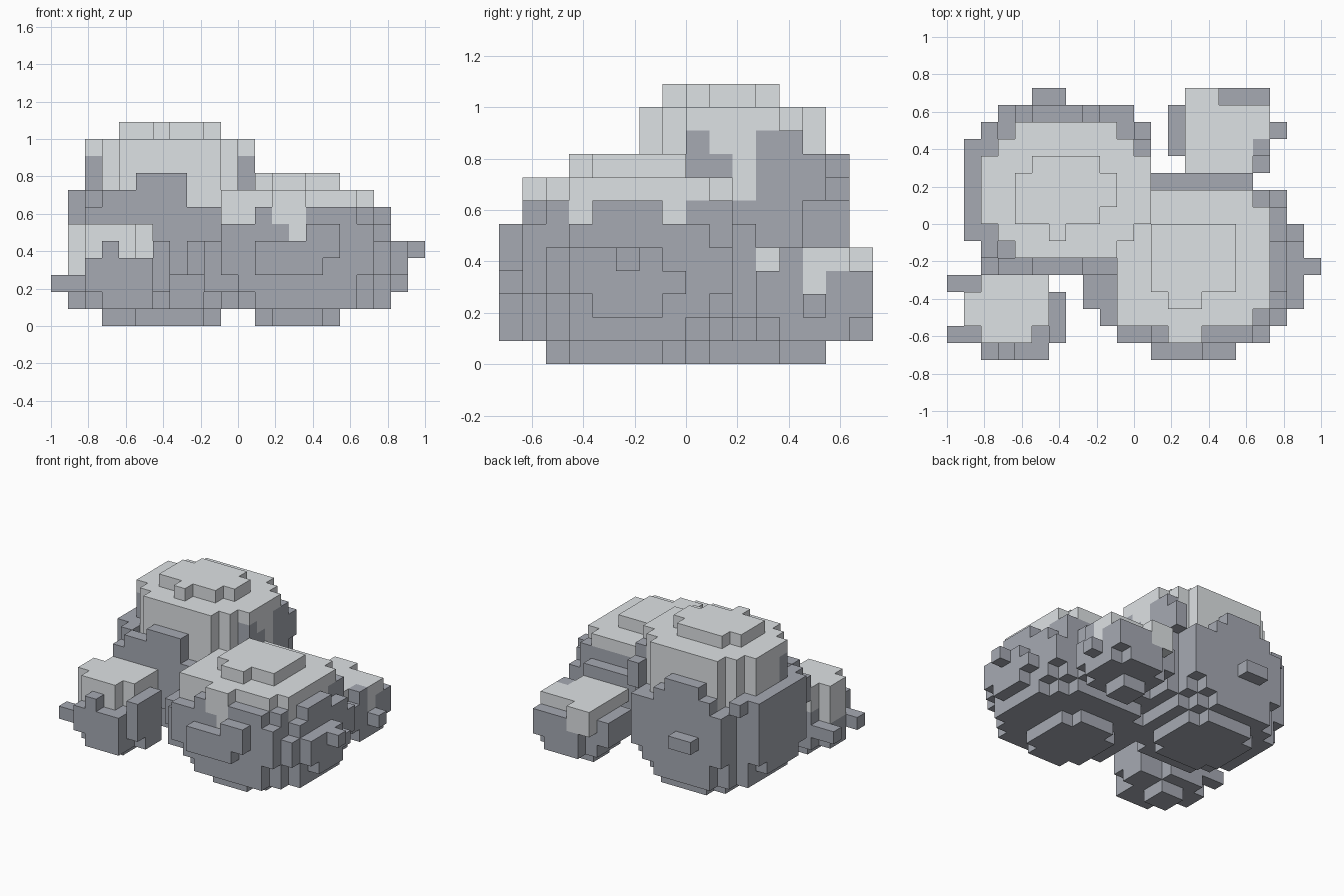
import bpy
import bmesh
from mathutils import Vector

CUBE = 1 / 11                       # edge of one building block
ORIGIN = Vector((-11, -8, 0))       # grid corner, in blocks
LIGHT, DARK = 0, 1

default = bpy.data.objects.get("Cube")
if default:
    bpy.data.objects.remove(default, do_unlink=True)


def make_material(name, colour):
    mat = bpy.data.materials.new(name)
    mat.use_nodes = True
    mat.diffuse_color = colour
    mat.node_tree.nodes["Principled BSDF"].inputs["Base Color"].default_value = colour
    return mat


materials = [make_material("light_stone", (0.73, 0.76, 0.78, 1)),
             make_material("dark_stone", (0.38, 0.4, 0.45, 1))]

cells = {}                          # block position -> (boulder name, colour)


def slab(boulder, colour, x, y, z, cut=0):
    """Fill a box of blocks whose upright corners are stepped off by cut."""
    for i in range(*x):
        for j in range(*y):
            corner = min(i - x[0], x[1] - 1 - i) + min(j - y[0], y[1] - 1 - j)
            if corner >= cut:
                for k in range(*z):
                    cells[i, j, k] = (boulder, colour)


# Large boulder: dark body with rounded side plates
name = "large_boulder"
slab(name, DARK, (4, 10), (8, 14), (0, 1), 1)
slab(name, DARK, (2, 11), (6, 15), (1, 2), 2)
slab(name, DARK, (2, 12), (6, 14), (2, 7), 1)
slab(name, DARK, (3, 11), (5, 6), (3, 6))
slab(name, DARK, (2, 10), (5, 6), (5, 7))
slab(name, DARK, (4, 10), (14, 15), (2, 3))
slab(name, DARK, (3, 11), (14, 15), (3, 7))
slab(name, DARK, (1, 2), (7, 13), (3, 8))
slab(name, DARK, (1, 2), (8, 12), (2, 3))
slab(name, DARK, (5, 7), (15, 16), (4, 5))
# Large boulder: light cap
slab(name, LIGHT, (2, 12), (6, 14), (7, 11), 2)
slab(name, LIGHT, (4, 10), (8, 12), (11, 12), 1)
slab(name, LIGHT, (4, 5), (8, 9), (11, 12))
slab(name, LIGHT, (6, 7), (7, 8), (11, 12))
# Large boulder: dark patches climbing the cap
slab(name, DARK, (2, 3), (6, 14), (7, 8))
slab(name, DARK, (2, 3), (8, 9), (8, 10))
slab(name, DARK, (5, 8), (5, 6), (7, 9))
slab(name, DARK, (3, 5), (5, 6), (7, 8))
slab(name, DARK, (4, 9), (14, 15), (7, 8))
slab(name, DARK, (5, 8), (14, 15), (8, 9))
slab(name, DARK, (11, 12), (11, 13), (7, 10))
slab(name, DARK, (11, 12), (8, 9), (7, 10))
slab(name, DARK, (11, 12), (9, 10), (7, 9))
slab(name, DARK, (11, 12), (13, 14), (7, 9))

# Medium boulder: dark body with rounded side plates
name = "medium_boulder"
slab(name, DARK, (12, 17), (2, 8), (0, 1), 1)
slab(name, DARK, (10, 20), (1, 10), (1, 2), 2)
slab(name, DARK, (10, 19), (2, 10), (2, 7))
slab(name, DARK, (9, 10), (2, 8), (2, 5))
slab(name, DARK, (11, 18), (1, 2), (2, 3))
slab(name, DARK, (10, 19), (1, 2), (3, 6))
slab(name, DARK, (12, 18), (1, 2), (6, 7))
slab(name, DARK, (19, 20), (3, 9), (2, 3))
slab(name, DARK, (19, 20), (2, 10), (3, 5))
slab(name, DARK, (19, 20), (3, 9), (5, 6))
slab(name, DARK, (19, 20), (4, 7), (6, 7))
slab(name, DARK, (12, 16), (0, 1), (3, 4))
slab(name, DARK, (12, 17), (0, 1), (4, 5))
slab(name, DARK, (15, 17), (0, 1), (5, 6))
slab(name, DARK, (20, 21), (4, 7), (2, 3))
slab(name, DARK, (20, 21), (3, 8), (3, 4))
slab(name, DARK, (20, 21), (3, 7), (4, 5))
slab(name, DARK, (21, 22), (5, 6), (4, 5))
slab(name, DARK, (12, 18), (10, 11), (2, 6))
slab(name, DARK, (8, 9), (3, 5), (3, 5))
# Medium boulder: light cap
slab(name, LIGHT, (10, 19), (2, 10), (7, 8), 1)
slab(name, LIGHT, (12, 17), (4, 8), (8, 9))
slab(name, LIGHT, (13, 15), (3, 4), (8, 9))
slab(name, LIGHT, (13, 15), (1, 2), (6, 8))
slab(name, LIGHT, (14, 15), (1, 2), (5, 6))
slab(name, LIGHT, (10, 12), (2, 3), (6, 8))
for j in (3, 7):
    slab(name, LIGHT, (18, 19), (j, j + 1), (6, 7))

# Small front boulder
name = "small_front_boulder"
slab(name, DARK, (3, 5), (2, 4), (0, 1))
slab(name, DARK, (1, 6), (1, 5), (1, 4), 1)
slab(name, LIGHT, (1, 6), (1, 5), (4, 6), 1)
slab(name, LIGHT, (5, 6), (4, 5), (4, 6))
slab(name, LIGHT, (1, 2), (2, 4), (3, 4))
slab(name, DARK, (3, 6), (0, 1), (1, 2))
slab(name, DARK, (2, 6), (0, 1), (2, 4))
slab(name, DARK, (3, 4), (0, 1), (4, 5))
slab(name, DARK, (5, 6), (1, 2), (1, 4))
slab(name, DARK, (6, 7), (2, 4), (1, 2))
slab(name, DARK, (6, 7), (1, 4), (2, 5))
slab(name, DARK, (1, 2), (1, 5), (2, 3))
for j in (1, 4):
    slab(name, DARK, (0, 1), (j, j + 1), (2, 3))

# Small back boulder
name = "small_back_boulder"
slab(name, DARK, (15, 17), (12, 14), (0, 1))
slab(name, DARK, (14, 19), (11, 16), (1, 4), 1)
slab(name, LIGHT, (14, 18), (11, 15), (4, 5))
slab(name, LIGHT, (18, 19), (13, 15), (4, 5))
slab(name, LIGHT, (18, 19), (13, 14), (3, 4))
slab(name, LIGHT, (14, 16), (15, 16), (3, 5))
slab(name, DARK, (13, 14), (12, 15), (2, 4))
slab(name, DARK, (16, 19), (15, 16), (2, 4))
slab(name, DARK, (18, 19), (11, 12), (2, 4))
slab(name, DARK, (18, 19), (12, 13), (2, 5))
slab(name, DARK, (19, 20), (13, 14), (2, 3))


def build(boulder):
    """Skin the exposed sides of one boulder's blocks."""
    bm = bmesh.new()
    verts = {}

    def vert(point):
        key = tuple(point)
        if key not in verts:
            verts[key] = bm.verts.new((Vector(key) + ORIGIN) * CUBE)
        return verts[key]

    for cell, (owner, colour) in cells.items():
        if owner != boulder:
            continue
        for axis in range(3):
            for side in (0, 1):
                beside = list(cell)
                beside[axis] += 2 * side - 1
                if tuple(beside) in cells:
                    continue
                ring = []
                for u, v in ((0, 0), (1, 0), (1, 1), (0, 1)):
                    point = list(cell)
                    point[axis] += side
                    point[(axis + 1) % 3] += u
                    point[(axis + 2) % 3] += v
                    ring.append(vert(point))
                face = bm.faces.new(ring if side else ring[::-1])
                face.material_index = colour
    bmesh.ops.dissolve_limit(bm, angle_limit=0.01, verts=bm.verts[:],
                             edges=bm.edges[:], delimit={'MATERIAL'})
    mesh = bpy.data.meshes.new(boulder)
    bm.to_mesh(mesh)
    bm.free()
    for mat in materials:
        mesh.materials.append(mat)
    bpy.context.collection.objects.link(bpy.data.objects.new(boulder, mesh))


for boulder in ("large_boulder", "medium_boulder",
                "small_front_boulder", "small_back_boulder"):
    build(boulder)
